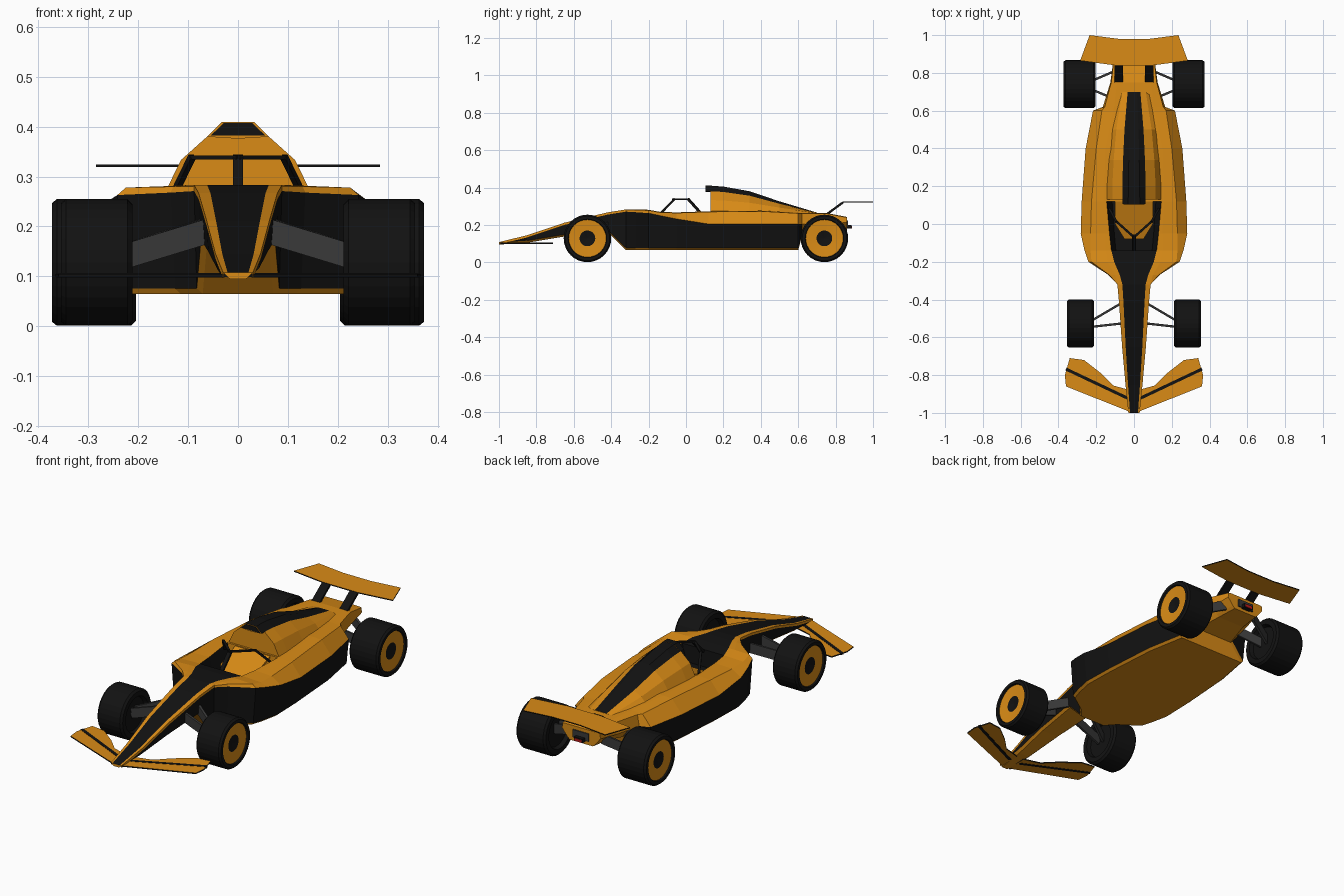
import bpy, bmesh, math
from mathutils import Vector, Matrix

if "Cube" in bpy.data.objects:
    bpy.data.objects.remove(bpy.data.objects["Cube"])


def material(name, rgb):
    m = bpy.data.materials.new(name)
    m.diffuse_color = (*rgb, 1)
    m.use_nodes = True
    m.node_tree.nodes["Principled BSDF"].inputs["Base Color"].default_value = m.diffuse_color
    return m


MATS = [material("orange", (0.70, 0.26, 0.008)), material("black", (0.006, 0.006, 0.006)),
        material("dark_grey", (0.04, 0.04, 0.04)), material("red", (0.5, 0.01, 0.01))]
O, K, G, R = range(4)


def finish(name, bm):
    bmesh.ops.remove_doubles(bm, verts=bm.verts, dist=1e-5)
    bmesh.ops.recalc_face_normals(bm, faces=bm.faces)
    me = bpy.data.meshes.new(name)
    bm.to_mesh(me)
    bm.free()
    for m in MATS:
        me.materials.append(m)
    ob = bpy.data.objects.new(name, me)
    bpy.context.collection.objects.link(ob)
    return ob


def loft(name, sections, strip_mat, cap):
    """Symmetric loft: each section is (y, half profile from top centre to bottom centre)."""
    bm = bmesh.new()
    rings = []
    for y, half in sections:
        pts = half + [(-x, z) for x, z in half[-2:0:-1]]
        rings.append([bm.verts.new((x, y, z)) for x, z in pts])
    n, m = len(sections[0][1]) - 1, len(rings[0])
    for s, (a, b) in enumerate(zip(rings, rings[1:])):
        for j in range(m):
            k = (j + 1) % m
            f = bm.faces.new((a[j], a[k], b[k], b[j]))
            f.material_index = strip_mat(j if j < n else m - 1 - j, sections[s][0])
    for ring in (rings[0], rings[-1]):
        bm.faces.new(ring).material_index = cap
    return finish(name, bm)


def plate(name, pts, thick, mat, edge):
    """Thin solid from an outline of 3D points, thickened in z."""
    bm = bmesh.new()
    lo, hi = [[bm.verts.new((x, y, z + d)) for x, y, z in pts] for d in (-thick / 2, thick / 2)]
    bm.faces.new(lo).material_index = mat
    bm.faces.new(hi).material_index = mat
    for i in range(len(pts)):
        k = (i + 1) % len(pts)
        bm.faces.new((lo[i], lo[k], hi[k], hi[i])).material_index = edge
    return finish(name, bm)


def bar(name, a, b, w, h, mat):
    a, b = Vector(a), Vector(b)
    bm = bmesh.new()
    q = (b - a).to_track_quat('Z', 'Y').to_matrix().to_4x4()
    bmesh.ops.create_cube(bm, size=1, matrix=Matrix.Translation((a + b) / 2) @ q
                          @ Matrix.Diagonal((w, h, (b - a).length, 1)))
    for f in bm.faces:
        f.material_index = mat
    return finish(name, bm)


def wheel(name, side, y, x0, x1, n=32):
    # profile (radius, x) from inner face across the tread to the hub
    prof = [(0, x0 + .02), (.085, x0 + .02), (.092, x0), (.117, x0), (.127, x0 + .01), (.127, x1 - .01),
            (.119, x1), (.103, x1), (.10, x1 - .008), (.042, x1 - .012), (0, x1 - .02)]
    bm = bmesh.new()
    rings = [[bm.verts.new((side * x, y + r * math.cos(t), .128 + r * math.sin(t)))
              for t in [2 * math.pi * i / n for i in range(n)]] for r, x in prof]
    for s, (a, b) in enumerate(zip(rings, rings[1:])):
        for i in range(n):
            k = (i + 1) % n
            bm.faces.new((a[i], a[k], b[k], b[i])).material_index = O if s == 8 else K
    return finish(name, bm)


# Body shell: nose, cockpit tub, side pods and tail in one loft
def section(y, top, stripe, rim, shoulder, belt, belt_z, bottom, well=None):
    low = belt * (.94 if y < .61 else .72)
    centre = top if well is None else well
    return (y, [(0, centre), (stripe * .8, centre), (stripe, top), (rim, top), (shoulder, top - .003),
                (belt, belt_z), (low, bottom + .011), (low - .012, bottom), (0, bottom)])


body = []
# nose stations: y, half width, top, bottom
for y, w, top, bot in [(-1, .03, .108, .095), (-.85, .045, .145, .105), (-.65, .063, .212, .138),
                       (-.42, .079, .267, .163), (-.32, .088, .283, .065)]:
    body.append(section(y, top, w * .7, w, w, w, top - .012, bot))
# pod and tail stations: y, top, stripe, rim, shoulder, belt width, belt height, bottom
for st in [(-.27, .283, .075, .10, .13, .135, .268, .065), (-.20, .281, .105, .14, .225, .242, .263, .065),
           (-.14, .270, .120, .15, .230, .262, .250, .065), (-.05, .267, .130, .15, .230, .282, .232, .065),
           (.12, .273, .145, .16, .225, .277, .205, .065), (.40, .276, .100, .15, .200, .256, .205, .065),
           (.60, .265, .080, .11, .170, .217, .205, .065), (.62, .265, .08, .105, .155, .165, .205, .14),
           (.75, .264, .060, .09, .120, .125, .200, .160), (.86, .243, .06, .09, .108, .110, .215, .165)]:
    # the cockpit well is the same outline sunk in the middle, with walls at its two ends
    wells = {-.14: (None, .18), -.05: (.18,), .12: (.18, None)}.get(st[0], (None,))
    body += [section(*st, well) for well in wells]


def body_mat(strip, y):
    if strip < 2:
        return K if y < .12 else O
    return K if strip == 5 and y < .61 else O


loft("body_shell", body, body_mat, O)

# Engine cover with black spine: y, half width, top; one arch shape scaled along the car
cover = []
for y, w, top in [(.13, .147, .41), (.20, .147, .405), (.34, .138, .38), (.50, .12, .326), (.70, .08, .266)]:
    h = top - .262
    arch = [(w * fx, .262 + h * fz) for fx, fz in ((.2, 1), (.42, .8), (.78, .48), (1, .03))]
    cover.append((y, [(0, top)] + arch + [(w, .2), (0, .2)]))
loft("engine_cover", cover, lambda s, y: K if s < 2 else O, O)

# Air intake: orange lip with a black mouth
lip = [(0, .41), (.032, .41), (.062, .38), (0, .376)]
mouth = [(x * .9, z - .003) for x, z in lip[:2]] + [(.055, .382), (0, .382)]
loft("air_intake_lip", [(.105, lip), (.14, lip)], lambda s, y: K, O)
loft("air_intake", [(.103, mouth), (.12, mouth)], lambda s, y: K, K)


def mirrored(half):
    return half + [(-x, y, z) for x, y, z in reversed(half)]


# Seat, rear wing, tail light and halo pillar
plate("seat", mirrored([(.1, .125, .265), (.1, 0, .215), (.05, -.08, .19)]), .01, O, O)
plate("rear_wing", mirrored([(.08, .98, .322), (.235, 1, .322), (.285, .865, .322), (.1, .84, .322)]), .005, O, K)
bar("tail_panel", (0, .855, .205), (0, .866, .205), .09, .04, G)
bar("rear_light_housing", (0, .855, .19), (0, .885, .19), .05, .02, K)
bar("rear_light", (0, .875, .188), (0, .888, .188), .04, .014, R)
bar("halo_pillar", (0, -.135, .262), (0, -.06, .34), .02, .012, K)

for s, tag in ((1, "right"), (-1, "left")):
    # Front wing with black stripe
    outline = [(.02, -.995), (.36, -.86), (.366, -.80), (.34, -.71), (.265, -.72),
               (.175, -.79), (.11, -.855), (.02, -.88)]
    plate("front_wing_" + tag, [(s * x, y, .102) for x, y in outline], .006, O, K)
    bar("front_wing_stripe_" + tag, (s * .03, -.924, .102), (s * .36, -.768, .102), .016, .009, K)
    # Rear wing strut and halo arms
    bar("rear_wing_strut_" + tag, (s * .08, .75, .255), (s * .08, .84, .321), .045, .012, K)
    bar("halo_arm_" + tag, (0, -.07, .338), (s * .095, .015, .338), .012, .008, K)
    bar("halo_leg_" + tag, (s * .092, .01, .34), (s * .13, .08, .262), .012, .012, K)
    # Wheels
    wheel("front_wheel_" + tag, s, -.527, .212, .355)
    wheel("rear_wheel_" + tag, s, .74, .205, .373)
    # Suspension: upper and lower arms from body (x, y) to hub y
    for x, y, hub in ((.06, -.415, -.515), (.05, -.525, -.545), (.10, .66, .715), (.09, .815, .755)):
        for level, drop in (("upper", 0), ("lower", .022)):
            bar(f"suspension_arm_{level}_{tag}", (s * x, y, .205 - drop), (s * .23, hub, .15 - drop), .012, .028, G)
